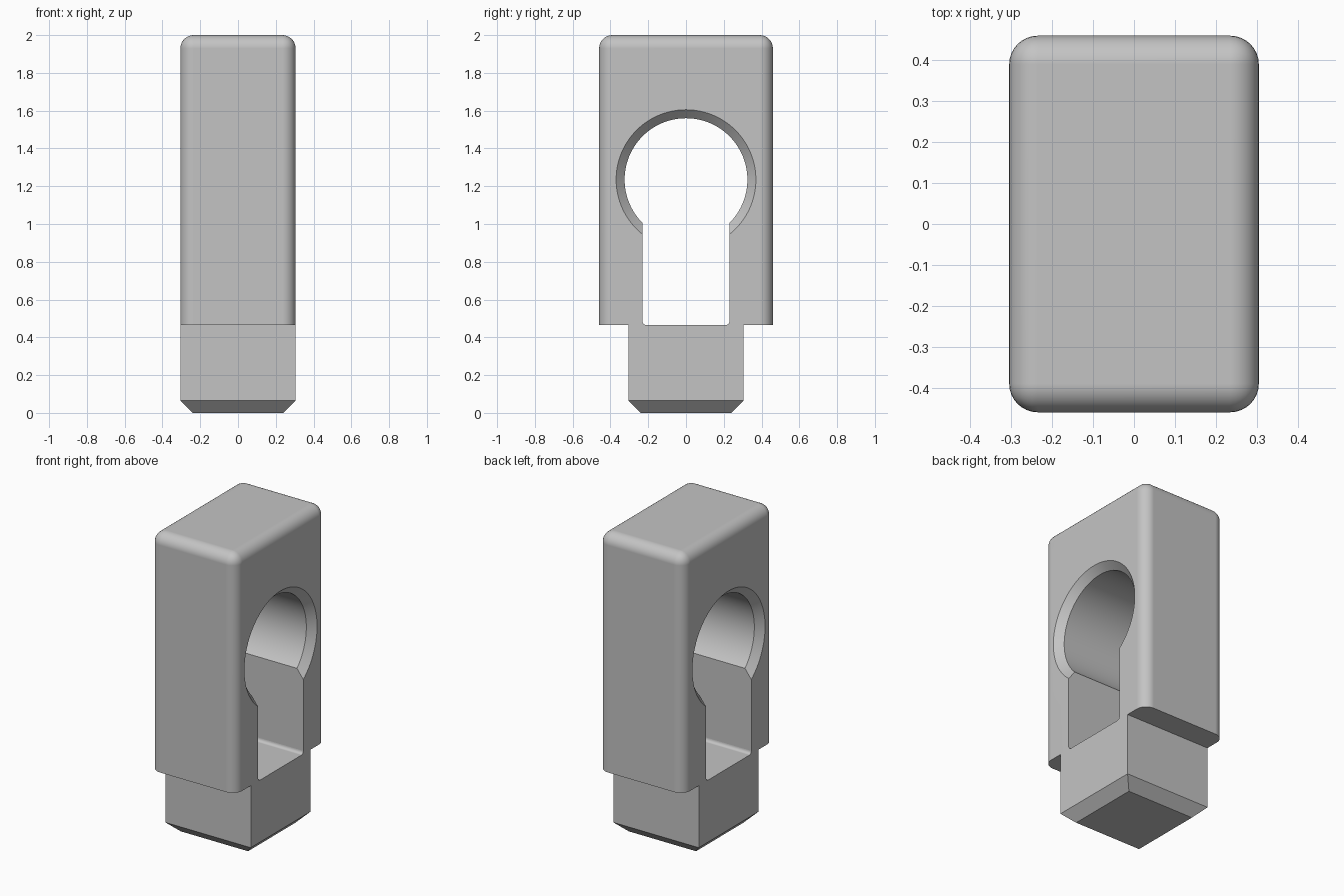
import bpy, bmesh, math

if "Cube" in bpy.data.objects:
    bpy.data.objects.remove(bpy.data.objects["Cube"], do_unlink=True)

HALF_X, HALF_Y, SHOULDER, TOP = 0.305, 0.46, 0.465, 2.0
SLOT_Y, HOLE_Z, HOLE_R, CHAMFER = 0.23, 1.235, 0.325, 0.045
FILLET = 0.07

grey = bpy.data.materials.new("plain_grey")
grey.use_nodes = True
colour = (0.55, 0.55, 0.55, 1)
grey.diffuse_color = colour
grey.node_tree.nodes["Principled BSDF"].inputs["Base Color"].default_value = colour


def finish(bm, name):
    bmesh.ops.recalc_face_normals(bm, faces=bm.faces)
    mesh = bpy.data.meshes.new(name)
    bm.to_mesh(mesh)
    bm.free()
    mesh.materials.append(grey)
    ob = bpy.data.objects.new(name, mesh)
    bpy.context.collection.objects.link(ob)
    return ob


def box(half_x, half_y, z0, z1):
    bm = bmesh.new()
    bmesh.ops.create_cube(bm, size=2)
    for v in bm.verts:
        v.co = (v.co.x * half_x, v.co.y * half_y, z0 if v.co.z < 0 else z1)
    return bm


def activate(ob):
    bpy.ops.object.select_all(action="DESELECT")
    ob.select_set(True)
    bpy.context.view_layer.objects.active = ob


def smooth(ob):
    activate(ob)
    bpy.ops.object.shade_smooth_by_angle(angle=math.radians(30))
    mod = ob.modifiers.new("flat_face_normals", "WEIGHTED_NORMAL")
    mod.keep_sharp = True
    bpy.ops.object.modifier_apply(modifier=mod.name)


# Body block, rounded on every edge except around its underside
bm = box(HALF_X, HALF_Y, SHOULDER, TOP)
edges = [e for e in bm.edges if max(v.co.z for v in e.verts) > SHOULDER + 0.1]
bmesh.ops.bevel(bm, geom=edges, offset=FILLET, segments=8, profile=0.5, affect="EDGES")
body = finish(bm, "body")

# Round hole cutter, flared at both ends for the chamfered rims
bm = bmesh.new()
inner, outer = HALF_X - CHAMFER, HALF_X + CHAMFER
rings = []
for x, r in ((-outer, HOLE_R + 2 * CHAMFER), (-inner, HOLE_R),
             (inner, HOLE_R), (outer, HOLE_R + 2 * CHAMFER)):
    angles = [math.tau * i / 96 for i in range(96)]
    rings.append([bm.verts.new((x, r * math.cos(a), HOLE_Z + r * math.sin(a))) for a in angles])
for a, b in zip(rings, rings[1:]):
    for i in range(96):
        j = (i + 1) % 96
        bm.faces.new((a[i], a[j], b[j], b[i]))
bm.faces.new(rings[0])
bm.faces.new(rings[-1])
hole_cutter = finish(bm, "hole_cutter")

# Straight slot cutter below the hole
slot_cutter = finish(box(0.5, SLOT_Y, SHOULDER - 0.2, HOLE_Z), "slot_cutter")

for cutter in (hole_cutter, slot_cutter):
    cutter.hide_render = True
    activate(body)
    mod = body.modifiers.new("cut", "BOOLEAN")
    mod.operation = "DIFFERENCE"
    mod.solver = "EXACT"
    mod.object = cutter
    bpy.ops.object.modifier_apply(modifier=mod.name)
    bpy.data.objects.remove(cutter, do_unlink=True)
smooth(body)

# Base plug, with small fillets where the slot floor meets the slot walls
r = 0.02
half = [(SLOT_Y - r + r * math.sin(a), SHOULDER + r - r * math.cos(a))
        for a in (math.pi / 2 * i / 6 for i in range(7))]
half += [(SLOT_Y, SHOULDER), (HALF_X, SHOULDER), (HALF_X, 0)]
profile = half + [(-y, z) for y, z in reversed(half)]
bm = bmesh.new()
face = bm.faces.new([bm.verts.new((-HALF_X, y, z)) for y, z in profile])
new = bmesh.ops.extrude_face_region(bm, geom=[face])["geom"]
bmesh.ops.translate(bm, vec=(2 * HALF_X, 0, 0),
                    verts=[g for g in new if isinstance(g, bmesh.types.BMVert)])
bmesh.ops.recalc_face_normals(bm, faces=bm.faces)
edges = [e for e in bm.edges if all(v.co.z < 0.001 for v in e.verts)]
bmesh.ops.bevel(bm, geom=edges, offset=0.065, segments=1, affect="EDGES")
smooth(finish(bm, "base_plug"))
